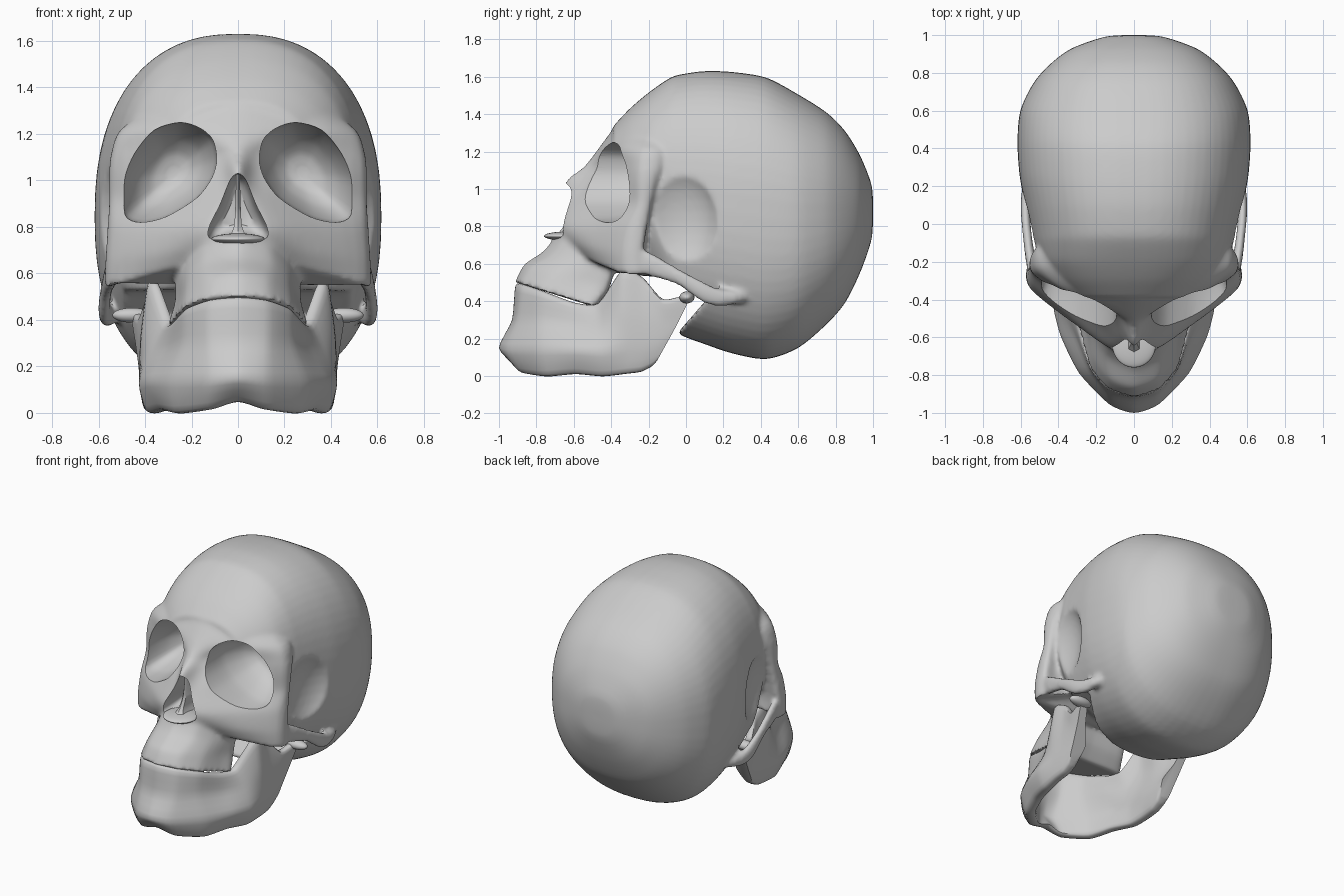
import bpy, bmesh, math
from mathutils import Vector as V

if "Cube" in bpy.data.objects:
    bpy.data.objects.remove(bpy.data.objects["Cube"])


def spline(pts, n, k, closed):
    """Resample a row of points with a cardinal spline that passes through them."""
    m = len(pts)
    get = (lambda i: pts[i % m]) if closed else (lambda i: pts[max(0, min(m - 1, i))])
    out = []
    for i in range(m if closed else m - 1):
        a, b = get(i), get(i + 1)
        ta, tb = (b - get(i - 1)) * k, (get(i + 2) - a) * k
        for j in range(n):
            t = j / n
            out.append(a * (2*t**3 - 3*t*t + 1) + ta * (t**3 - 2*t*t + t)
                       + b * (3*t*t - 2*t**3) + tb * (t**3 - t*t))
    if not closed:
        out.append(pts[-1].copy())
    return out


def loft(name, rings, ku=1, kv=4, k=0.42):
    """Skin closed rings of points into a capped, watertight mesh object."""
    rings = [spline([V(p) for p in r], ku, k, True) for r in rings]
    cols = [spline(list(c), kv, k, False) for c in zip(*rings)]
    bm = bmesh.new()
    rows = [[bm.verts.new(p) for p in r] for r in zip(*cols)]
    n = len(rows[0])
    for a, b in zip(rows, rows[1:]):
        for i in range(n):
            bm.faces.new((a[i], a[(i + 1) % n], b[(i + 1) % n], b[i]))
    bm.faces.new(rows[0])
    bm.faces.new(rows[-1])
    bmesh.ops.recalc_face_normals(bm, faces=bm.faces[:])
    me = bpy.data.meshes.new(name)
    bm.to_mesh(me)
    bm.free()
    ob = bpy.data.objects.new(name, me)
    bpy.context.collection.objects.link(ob)
    return ob


def oval(y, cx, w, z0, z1, e=2.4, n=64):
    """Superellipse ring in the xz plane."""
    f = lambda c: math.copysign(abs(c) ** (2 / e), c)
    ang = [2 * math.pi * i / n for i in range(n)]
    return [(cx + w * f(math.cos(a)), y, (z0 + z1) / 2 + (z1 - z0) / 2 * f(math.sin(a))) for a in ang]


def mirrored(half):
    """Close a half ring that starts and ends on the centre plane."""
    return half + [(-x, y, z) for x, y, z in half[-2:0:-1]]


def select(obs):
    bpy.ops.object.select_all(action='DESELECT')
    for o in obs:
        o.select_set(True)
    bpy.context.view_layer.objects.active = obs[0]


def join(obs):
    select(obs)
    bpy.ops.object.join()
    return obs[0]


def apply_mod(ob, kind, **props):
    select([ob])
    m = ob.modifiers.new(kind.lower(), kind)
    for key, val in props.items():
        setattr(m, key, val)
    bpy.ops.object.modifier_apply(modifier=m.name)


def cut(ob, cutter):
    apply_mod(ob, 'BOOLEAN', operation='DIFFERENCE', solver='EXACT', object=cutter)
    bpy.data.objects.remove(cutter)


def smooth(ob, deg=40):
    select([ob])
    bpy.ops.object.shade_smooth_by_angle(angle=math.radians(deg))


def ball(name, loc, size):
    bpy.ops.mesh.primitive_uv_sphere_add(segments=32, ring_count=16, radius=1, location=loc)
    ob = bpy.context.object
    ob.name, ob.scale = name, size
    smooth(ob)
    return ob


# Braincase: y, half width, bottom, top
case = [(1.0, .05, .83, .93), (.99, .16, .72, 1.03), (.93, .33, .55, 1.18), (.85, .44, .39, 1.31),
        (.75, .53, .275, 1.41), (.6, .602, .15, 1.505), (.43, .617, .09, 1.595),
        (.25, .605, .12, 1.625), (.1, .575, .17, 1.63), (-.04, .545, .225, 1.61),
        (-.1, .53, .30, 1.585), (-.2, .49, .5, 1.515), (-.3, .43, .56, 1.43), (-.39, .34, .64, 1.335)]
skull = loft("skull", [oval(y, 0, w, a, b) for y, w, a, b in case])

# Hollow under the front of the skull base, and the temple hollows
under = [(-.05, .05), (-.045, .23), (.12, .42), (0, .52), (-.6, .56), (-.6, .05)]
cut(skull, loft("base_cutter", [[(x, y, z) for y, z in under] for x in (-1, 1)], 1, 1, 0))
for s in (1, -1):
    cut(skull, ball("temple_cutter", (s * .64, -.06, .82), (.16, .24, .32)))

# Upper face: height, tilt, then half outline from nose line to temple
face = [(1.35, 0, [(0, -.37), (.16, -.34), (.27, -.27), (.32, -.2), (.31, -.13)]),
        (1.22, 0, [(0, -.465), (.2, -.42), (.39, -.335), (.495, -.235), (.495, -.14)]),
        (1.12, 0, [(0, -.545), (.11, -.46), (.34, -.375), (.53, -.255), (.53, -.14)]),
        (1.04, 0, [(0, -.645), (.085, -.52), (.3, -.41), (.535, -.265), (.54, -.165)]),
        (.92, 0, [(0, -.65), (.095, -.605), (.29, -.45), (.535, -.27), (.54, -.19)]),
        (.80, 0, [(0, -.68), (.14, -.65), (.34, -.49), (.54, -.32), (.55, -.215)]),
        (.74, .15, [(0, -.72), (.2, -.6), (.37, -.49), (.55, -.34), (.56, -.235)]),
        (.70, .28, [(0, -.7), (.2, -.56), (.36, -.47), (.55, -.34), (.565, -.23)])]
face_ob = loft("face", [mirrored([(x, y, z - t * x) for x, y in
                                  h + [(min(.44, h[4][0] - .06), h[4][1] + .01), (0, -.13)]])
                        for z, t, h in face], 4, 4)

# Upper jaw block, its lower edge sloping backwards
upper = [(.50, .31, [(0, -.915), (.13, -.88), (.23, -.77), (.28, -.6), (.29, -.49)]),
         (.61, .3, [(0, -.865), (.13, -.82), (.22, -.7), (.255, -.55), (.26, -.42)]),
         (.70, .2, [(0, -.76), (.14, -.7), (.21, -.6), (.255, -.48), (.25, -.38)]),
         (.82, .1, [(0, -.66), (.12, -.62), (.2, -.5), (.22, -.42), (.2, -.35)])]
upper_ob = loft("upper_jaw", [mirrored([(x, y, z - t * (y + .91)) for x, y in h + [(0, h[-1][1])]])
                              for z, t, h in upper], 4, 4, .35)

# Cheek arches: x, y, z, half thickness, half height
arch = [(.51, -.34, .65, .03, .06), (.545, -.2, .6, .027, .065), (.566, -.05, .535, .024, .045),
        (.575, .08, .455, .026, .055), (.565, .17, .42, .03, .048), (.54, .27, .42, .035, .035),
        (.5, .36, .44, .03, .03)]
arches = [loft("cheek_arch", [oval(y, s * x, w, z - h, z + h, 2.4, 16) for x, y, z, w, h in arch])
          for s in (1, -1)]

# Fuse into one smooth bone
join([skull, face_ob, upper_ob] + arches)
apply_mod(skull, 'REMESH', mode='VOXEL', voxel_size=.014)
apply_mod(skull, 'SMOOTH', factor=.5, iterations=7)

# Eye sockets and nose opening
eye = [(.093, 1.09), (.11, 1.175), (.165, 1.225), (.25, 1.25), (.36, 1.22), (.45, 1.12),
       (.5, 1.0), (.49, .85), (.42, .82), (.31, .845), (.18, .925), (.115, 1.01)]
depth = [(-.95, 1.02), (-.4, 1.0), (-.27, .9), (-.17, .68), (-.11, .4), (-.09, .12)]
cutters = [loft("socket_cutter", [[(s * (.28 + (x - .28) * f), y, 1.03 + (z - 1.03) * f)
                                   for x, z in eye] for y, f in depth], 4, 4)
           for s in (1, -1)]
nose = [(0, 1.03), (.035, 1.0), (.075, .9), (.12, .81), (.128, .765), (.1, .745), (0, .765)]
cutters.append(loft("nose_cutter", [mirrored([(x * f, y, .86 + (z - .86) * f) for x, z in nose])
                                    for y, f in ((-1, 1), (-.62, 1), (-.5, .85), (-.46, .5))], 3, 4))
cut(skull, join(cutters))
smooth(skull)

# Nasal partition and floor lip
septum = loft("nasal_septum", [[(-w, -.45, z), (-w, f, z), (0, f - .015, z), (w, f, z), (w, -.45, z)]
                               for z, w, f in ((1.03, .008, -.58), (.88, .012, -.6), (.80, .018, -.64), (.75, .04, -.68))],
              1, 4)
smooth(septum)
ball("nasal_floor", (0, -.64, .748), (.115, .12, .024))

# Lower jaw: bottom, bulge, waist and top of the outer wall, from chin to hinge
jaw = [[(0, -.91, .055), (0, -1.0, .15), (0, -.93, .3), (0, -.912, .482)],
       [(.13, -.89, .025), (.13, -.955, .14), (.13, -.90, .3), (.13, -.876, .472)],
       [(.27, -.76, .008), (.29, -.79, .14), (.235, -.78, .3), (.23, -.766, .438)],
       [(.34, -.6, .02), (.385, -.6, .14), (.31, -.6, .27), (.285, -.6, .382)],
       [(.39, -.45, .008), (.425, -.45, .13), (.37, -.46, .27), (.32, -.47, .38)],
       [(.405, -.32, .022), (.425, -.31, .15), (.415, -.34, .34), (.385, -.34, .55)],
       [(.405, -.24, .032), (.425, -.22, .15), (.42, -.22, .32), (.39, -.23, .51)],
       [(.405, -.18, .06), (.425, -.15, .16), (.43, -.12, .29), (.43, -.12, .4)],
       [(.41, -.15, .09), (.425, -.1, .18), (.44, -.04, .29), (.46, .03, .435)]]
rings = []
for i, wall in enumerate(jaw):
    a, b = V(jaw[max(i - 1, 0)][1]), V(jaw[min(i + 1, 8)][1])
    t = V((1, 0, 0)) if i == 0 else V((b.x - a.x, b.y - a.y, 0)).normalized()
    inward = V((-t.y, t.x, 0))
    thick = (.06, .1, .065, .045)
    rings.append([V(p) for p in wall] + [V(p) + inward * d for p, d in reversed(list(zip(wall, thick)))])
flip = [[V((-p.x, p.y, p.z)) for p in r] for r in rings[:0:-1]]
smooth(loft("lower_jaw", flip + rings, 4, 5, .33), 50)
for s in (1, -1):
    ball("jaw_hinge", (s * .455, .005, .42), (.085, .04, .032))
